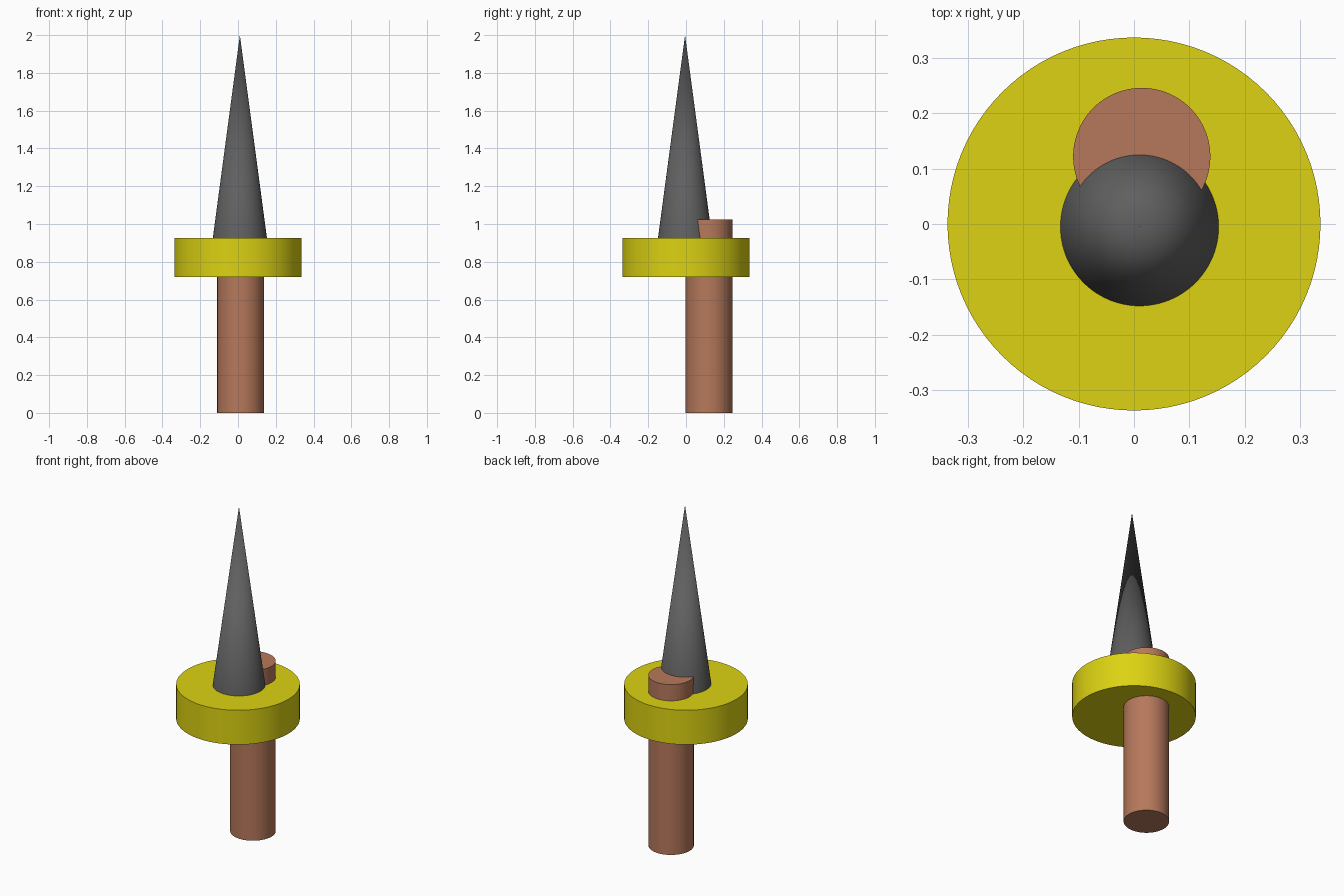
import bpy
import math

if "Cube" in bpy.data.objects:
    bpy.data.objects.remove(bpy.data.objects["Cube"])


def material(name, rgb):
    m = bpy.data.materials.new(name)
    m.diffuse_color = (*rgb, 1.0)
    m.use_nodes = True
    m.node_tree.nodes["Principled BSDF"].inputs["Base Color"].default_value = m.diffuse_color
    return m


def round_part(name, mat, centre, z0, z1, r_bottom, r_top):
    """Upright cylinder or cone between two heights, with smooth sides."""
    bpy.ops.mesh.primitive_cone_add(
        vertices=96, radius1=r_bottom, radius2=r_top, depth=z1 - z0,
        location=(centre[0], centre[1], (z0 + z1) / 2))
    ob = bpy.context.object
    ob.name = name
    ob.data.materials.append(mat)
    bpy.ops.object.shade_smooth_by_angle(angle=math.radians(30))
    return ob


yellow = material("yellow", (0.72, 0.65, 0.006))
brown = material("brown", (0.47, 0.19, 0.105))
grey = material("dark grey", (0.115, 0.115, 0.115))

# Off-centre handle, passing up through the guard
round_part("handle", brown, (0.014, 0.122), 0.0, 1.025, 0.124, 0.124)

# Round guard disc
round_part("guard", yellow, (0, 0), 0.72, 0.927, 0.337, 0.337)

# Pointed blade, its base sunk slightly into the guard
tip, top_of_guard, r_guard, base = 2.0, 0.927, 0.143, 0.9
r_base = r_guard * (tip - base) / (tip - top_of_guard)
round_part("blade", grey, (0.01, -0.005), base, tip, r_base, 0.0)
